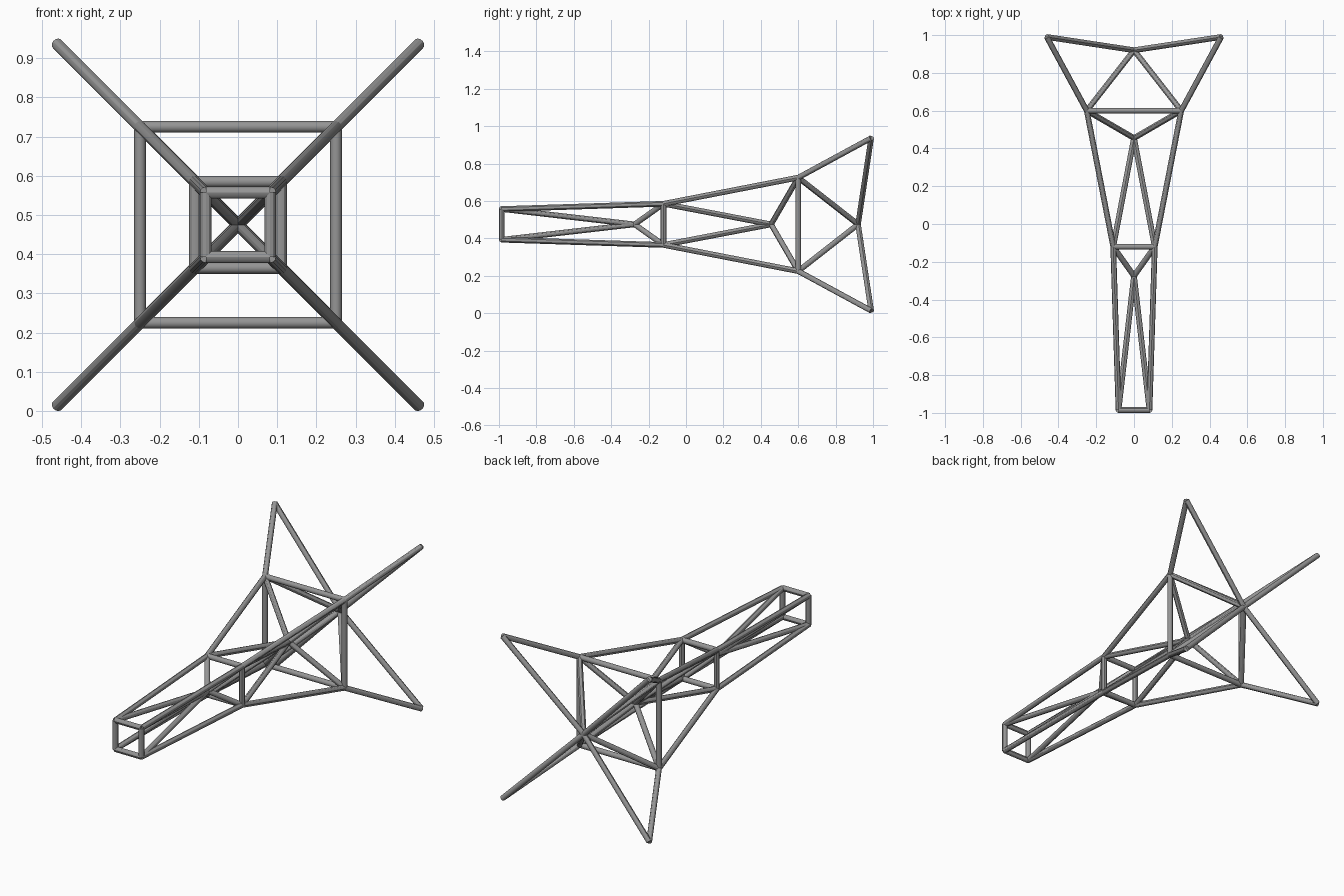
import bpy
from mathutils import Vector

if "Cube" in bpy.data.objects:
    bpy.data.objects.remove(bpy.data.objects["Cube"])

CENTRE_Z = 0.475
RADIUS = 0.015
CORNERS = [(1, 1), (-1, 1), (-1, -1), (1, -1)]

steel = bpy.data.materials.new("grey steel")
steel.use_nodes = True
colour = (0.3, 0.3, 0.3, 1)
steel.diffuse_color = colour
steel.node_tree.nodes["Principled BSDF"].inputs["Base Color"].default_value = colour


def strut(name, a, b):
    """Round bar between two points."""
    a, b = Vector(a), Vector(b)
    axis = b - a
    bpy.ops.mesh.primitive_cylinder_add(vertices=12, radius=RADIUS, depth=axis.length,
                                        location=(a + b) / 2)
    bar = bpy.context.object
    bar.rotation_euler = axis.to_track_quat('Z', 'Y').to_euler()
    bar.name = name
    bar.data.materials.append(steel)
    bpy.ops.object.shade_smooth_by_angle()


def square(y, half):
    """Four corner points of one level of the tower."""
    return [(sx * half, y, CENTRE_Z + sz * half) for sx, sz in CORNERS]


levels = [square(-0.985, 0.082), square(-0.12, 0.11),
          square(0.6, 0.25), square(0.99, 0.4615)]
hubs = [(0, -0.275, CENTRE_Z), (0, 0.455, CENTRE_Z), (0, 0.92, CENTRE_Z)]

# Square frames; the feet level stays open
for level in levels[:3]:
    for i in range(4):
        strut("frame_bar", level[i], level[(i + 1) % 4])

# Corner legs and the braces that meet at the central hubs
for near, far, hub in zip(levels, levels[1:], hubs):
    for p, q in zip(near, far):
        strut("corner_leg", p, q)
        strut("brace", p, hub)
        strut("brace", q, hub)
